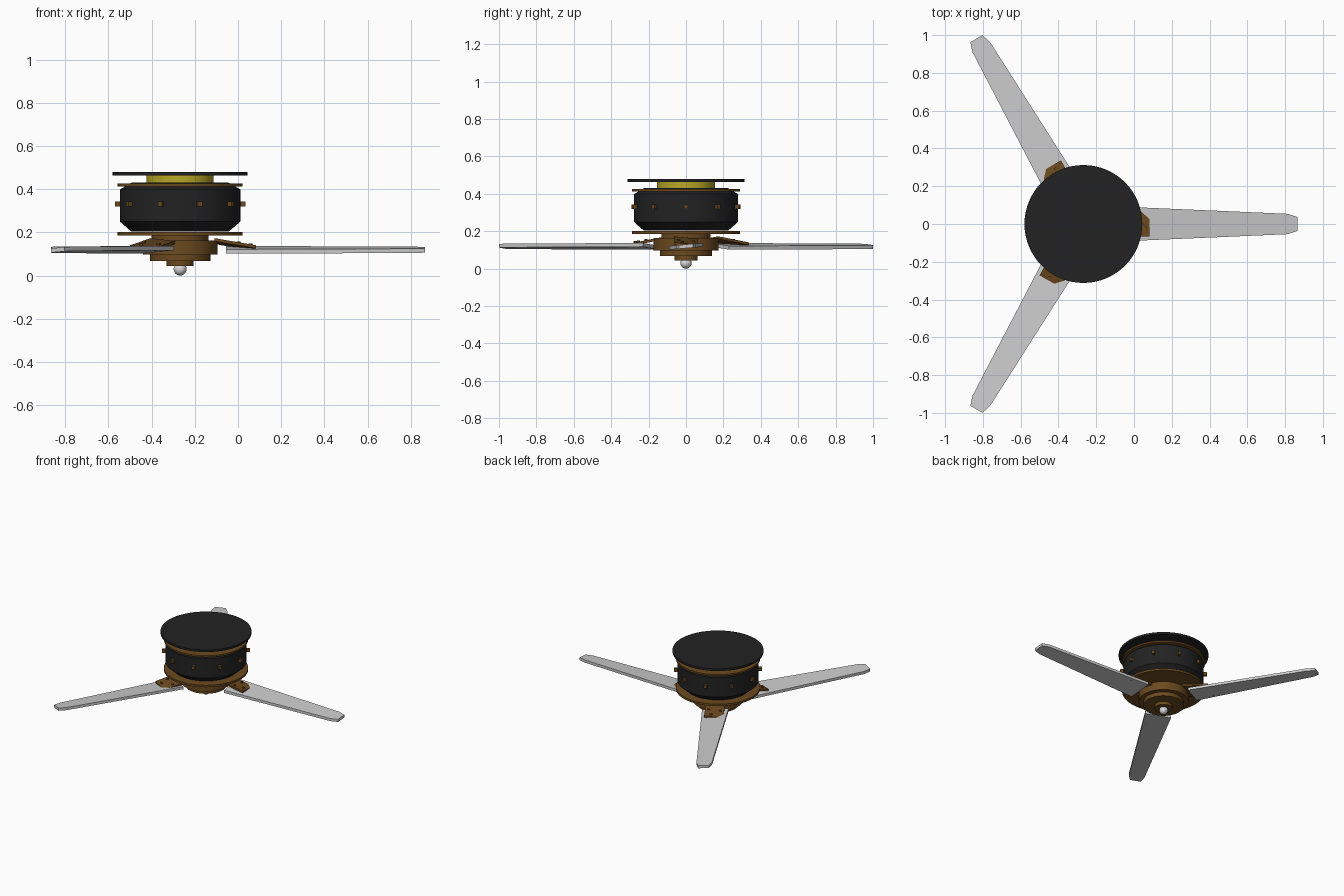
import bpy, bmesh, math
from mathutils import Matrix, Vector

if "Cube" in bpy.data.objects:
    bpy.data.objects.remove(bpy.data.objects["Cube"])

CX = -0.268                      # fan axis
AXIS = Matrix.Translation((CX, 0, 0))


def material(name, rgb):
    m = bpy.data.materials.new(name)
    m.diffuse_color = (*rgb, 1)
    m.use_nodes = True
    m.node_tree.nodes["Principled BSDF"].inputs["Base Color"].default_value = m.diffuse_color
    return m


BLACK = material("matte black", (0.016, 0.016, 0.016))
BRONZE = material("dark bronze", (0.15, 0.068, 0.014))
YELLOW = material("brass yellow", (0.48, 0.39, 0.02))
GREY = material("blade grey", (0.6, 0.6, 0.6))
WHITE = material("pale knob", (0.7, 0.7, 0.7))


def finish(bm, name, mat, matrix=AXIS):
    bmesh.ops.recalc_face_normals(bm, faces=bm.faces)
    bm.transform(matrix)
    me = bpy.data.meshes.new(name)
    bm.to_mesh(me)
    bm.free()
    me.materials.append(mat)
    me.shade_smooth()
    me.set_sharp_from_angle(angle=math.radians(30))
    ob = bpy.data.objects.new(name, me)
    bpy.context.collection.objects.link(ob)
    return ob


def lathe(name, profile, mat, n=64):
    """Closed solid of revolution from (radius, z) points, bottom to top."""
    bm = bmesh.new()
    rings = [[bm.verts.new((r * math.cos(2 * math.pi * i / n),
                            r * math.sin(2 * math.pi * i / n), z))
              for i in range(n)] for r, z in profile]
    for a, b in zip(rings, rings[1:]):
        for i in range(n):
            j = (i + 1) % n
            bm.faces.new((a[i], a[j], b[j], b[i]))
    bm.faces.new(rings[0])
    bm.faces.new(rings[-1])
    return finish(bm, name, mat)


def slab(name, outline, height, thick, mat, turn):
    """Plate from an (r, t) outline; height(r, t) gives its top surface."""
    bm = bmesh.new()
    top = [bm.verts.new((r, t, height(r, t))) for r, t in outline]
    low = [bm.verts.new((r, t, height(r, t) - thick)) for r, t in outline]
    bm.faces.new(top)
    bm.faces.new(low)
    for i in range(len(top)):
        j = (i + 1) % len(top)
        bm.faces.new((top[i], top[j], low[j], low[i]))
    return finish(bm, name, mat, AXIS @ turn)


# ceiling plate, brass collar and motor housing
lathe("ceiling_plate", [(0.312, 0.463), (0.312, 0.479)], BLACK)
lathe("brass_collar", [(0.155, 0.42), (0.155, 0.464)], YELLOW)
lathe("motor_housing", [(0.225, 0.203), (0.279, 0.25), (0.279, 0.398), (0.222, 0.431)], BLACK)
lathe("upper_trim_ring", [(0.289, 0.413), (0.289, 0.425)], BRONZE)
lathe("lower_trim_ring", [(0.289, 0.186), (0.289, 0.201)], BRONZE)

# stepped hub below the motor
lathe("hub", [(0.062, 0.043), (0.062, 0.067), (0.14, 0.067), (0.14, 0.098),
              (0.173, 0.098), (0.173, 0.163), (0.132, 0.163), (0.132, 0.19)], BRONZE)

# round knob under the hub
bm = bmesh.new()
bmesh.ops.create_uvsphere(bm, u_segments=32, v_segments=16, radius=0.03)
finish(bm, "bottom_knob", WHITE, AXIS @ Matrix.Translation((0, 0, 0.03)))

# ten square studs around the housing
for k in range(10):
    bm = bmesh.new()
    bmesh.ops.create_cube(bm, size=1)
    bm.transform(Matrix.Translation((0.287, 0, 0.331)) @ Matrix.Diagonal((0.03, 0.02, 0.024, 1)))
    finish(bm, f"housing_stud_{k}", BRONZE, AXIS @ Matrix.Rotation(k * math.pi / 5, 4, 'Z'))

# pitched blades, each held by a bracket twisted the other way
BLADE = [(0.213, -0.0915), (1.08, -0.054), (1.133, -0.037),
         (1.133, 0.037), (1.08, 0.054), (0.213, 0.0915)]
BRACKET = [(0.16, -0.065), (0.351, -0.065), (0.351, 0.065), (0.16, 0.065)]


def blade_top(r, t):
    return 0.129 + 0.087 * t


def bracket_top(r, t):
    return 0.1337 - 0.1 * t - 0.17 * (r - 0.351)


for k in range(3):
    turn = Matrix.Rotation(k * 2 * math.pi / 3, 4, 'Z')
    slab(f"blade_{k}", BLADE, blade_top, 0.02, GREY, turn)
    slab(f"blade_bracket_{k}", BRACKET, bracket_top, 0.014, BRONZE, turn)
    # bolt heads on the bracket
    for j, (r, t) in enumerate([(0.27, -0.04), (0.27, 0.04), (0.325, -0.02)]):
        bm = bmesh.new()
        bmesh.ops.create_cone(bm, cap_ends=True, segments=12, radius1=0.009, radius2=0.009, depth=0.01)
        finish(bm, f"bracket_bolt_{k}_{j}", BRONZE,
               AXIS @ turn @ Matrix.Translation((r, t, bracket_top(r, t) + 0.002)))
